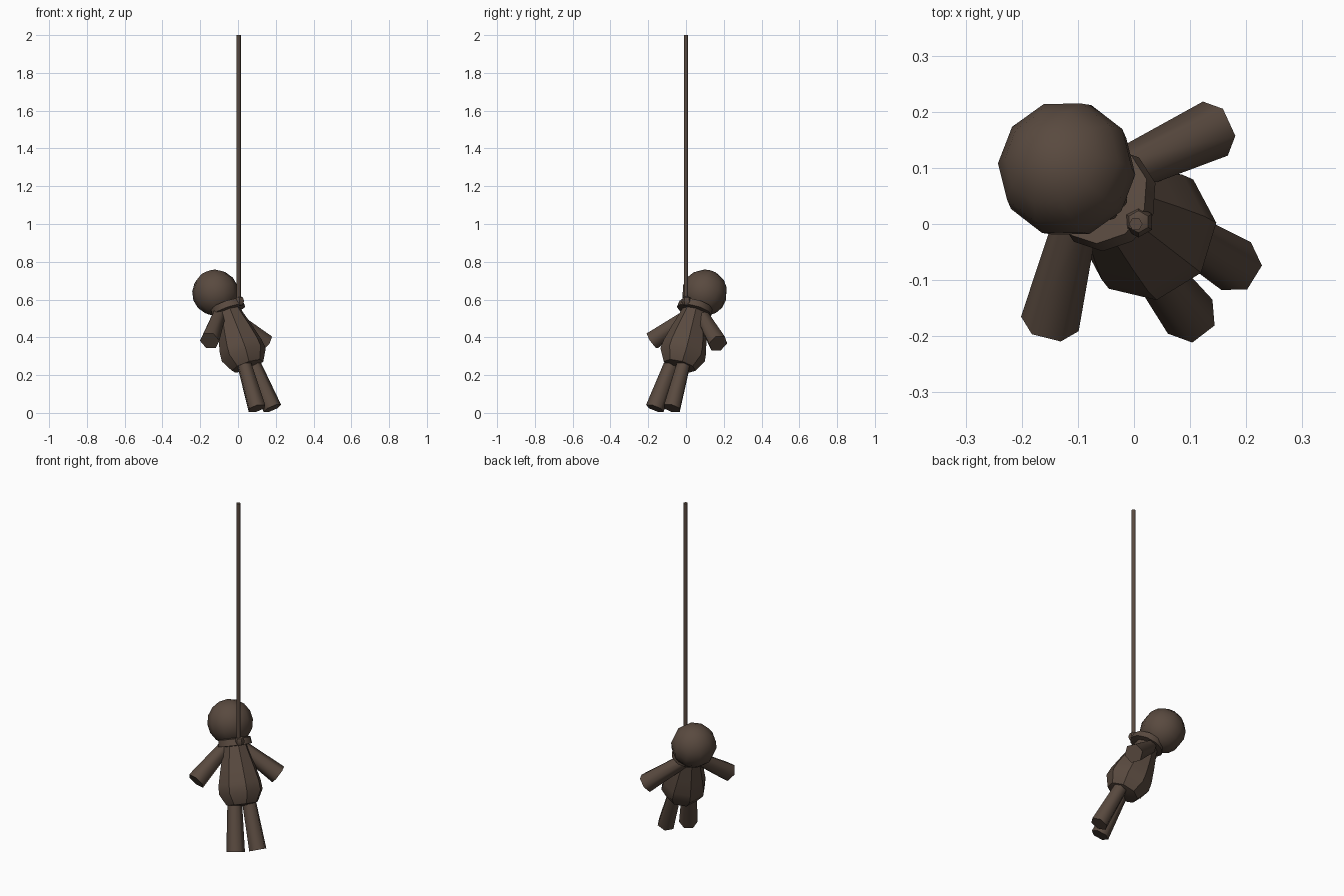
import bpy, bmesh, math
from mathutils import Vector, Matrix

if "Cube" in bpy.data.objects:
    bpy.data.objects.remove(bpy.data.objects["Cube"])

cloth = bpy.data.materials.new("dark brown cloth")
cloth.diffuse_color = (0.10, 0.068, 0.050, 1)
cloth.use_nodes = True
cloth.node_tree.nodes["Principled BSDF"].inputs["Base Color"].default_value = cloth.diffuse_color


def finish(name, bm, matrix, angle=65):
    bmesh.ops.recalc_face_normals(bm, faces=bm.faces)
    me = bpy.data.meshes.new(name)
    bm.transform(matrix)
    bm.to_mesh(me)
    bm.free()
    me.materials.append(cloth)
    ob = bpy.data.objects.new(name, me)
    bpy.context.collection.objects.link(ob)
    bpy.ops.object.select_all(action='DESELECT')
    ob.select_set(True)
    bpy.context.view_layer.objects.active = ob
    bpy.ops.object.shade_smooth_by_angle(angle=math.radians(angle))
    return ob


def frame(origin, direction):
    """Place local z along a direction, starting at origin."""
    rot = Vector(direction).to_track_quat('Z', 'Y').to_matrix().to_4x4()
    return Matrix.Translation(origin) @ rot


def lathe(name, profile, sides, matrix, closed=False, angle=65):
    """Spin (radius, height) points; cap the ends unless the profile is closed."""
    bm = bmesh.new()
    rings = [[bm.verts.new((r * math.cos(2 * math.pi * i / sides),
                            r * math.sin(2 * math.pi * i / sides), z))
              for i in range(sides)] for r, z in profile]
    pairs = list(zip(rings, rings[1:]))
    if closed:
        pairs.append((rings[-1], rings[0]))
    else:
        bm.faces.new(rings[0])
        bm.faces.new(rings[-1])
    for a, b in pairs:
        for i in range(sides):
            j = (i + 1) % sides
            bm.faces.new((a[i], a[j], b[j], b[i]))
    return finish(name, bm, matrix, angle)


def limb(name, start, end, r0, r1):
    d = Vector(end) - Vector(start)
    return lathe(name, [(r0, 0), (r1, d.length)], 6, frame(start, d))


neck = Vector((-0.055, 0.048, 0.555))
down = Vector((0.088, -0.068, -0.255))

# torso, hanging tilted from the neck
lathe("torso", [(0.055, -0.02), (0.072, 0.05), (0.098, 0.14), (0.118, 0.22),
                (0.123, 0.27), (0.088, 0.335), (0.04, 0.345)], 8, frame(neck, down), angle=40)

# head
bm = bmesh.new()
bmesh.ops.create_uvsphere(bm, u_segments=10, v_segments=8, radius=0.123)
finish("head", bm, frame((-0.12, 0.098, 0.636), -down))

# arms and legs
limb("right_arm", (-0.04, 0.085, 0.515), (0.145, 0.17, 0.367), 0.038, 0.053)
limb("left_arm", (-0.10, 0.02, 0.52), (-0.15, -0.178, 0.382), 0.038, 0.053)
limb("left_leg", (0.035, -0.08, 0.25), (0.10, -0.165, 0.024), 0.040, 0.050)
limb("right_leg", (0.085, -0.015, 0.25), (0.182, -0.075, 0.024), 0.040, 0.050)

# rope loop round the neck, knot and hanging rope
lathe("neck_loop", [(0.095, -0.018), (0.090, 0.018), (0.055, 0.022), (0.055, -0.022)],
      10, frame(neck, -down), closed=True, angle=40)
bm = bmesh.new()
bmesh.ops.create_uvsphere(bm, u_segments=6, v_segments=4, radius=0.028)
finish("knot", bm, Matrix.Translation((0.008, 0.004, 0.592)), 40)
lathe("rope", [(0.012, 0.58), (0.012, 2.0)], 6, Matrix.Translation((0.003, 0, 0)))
